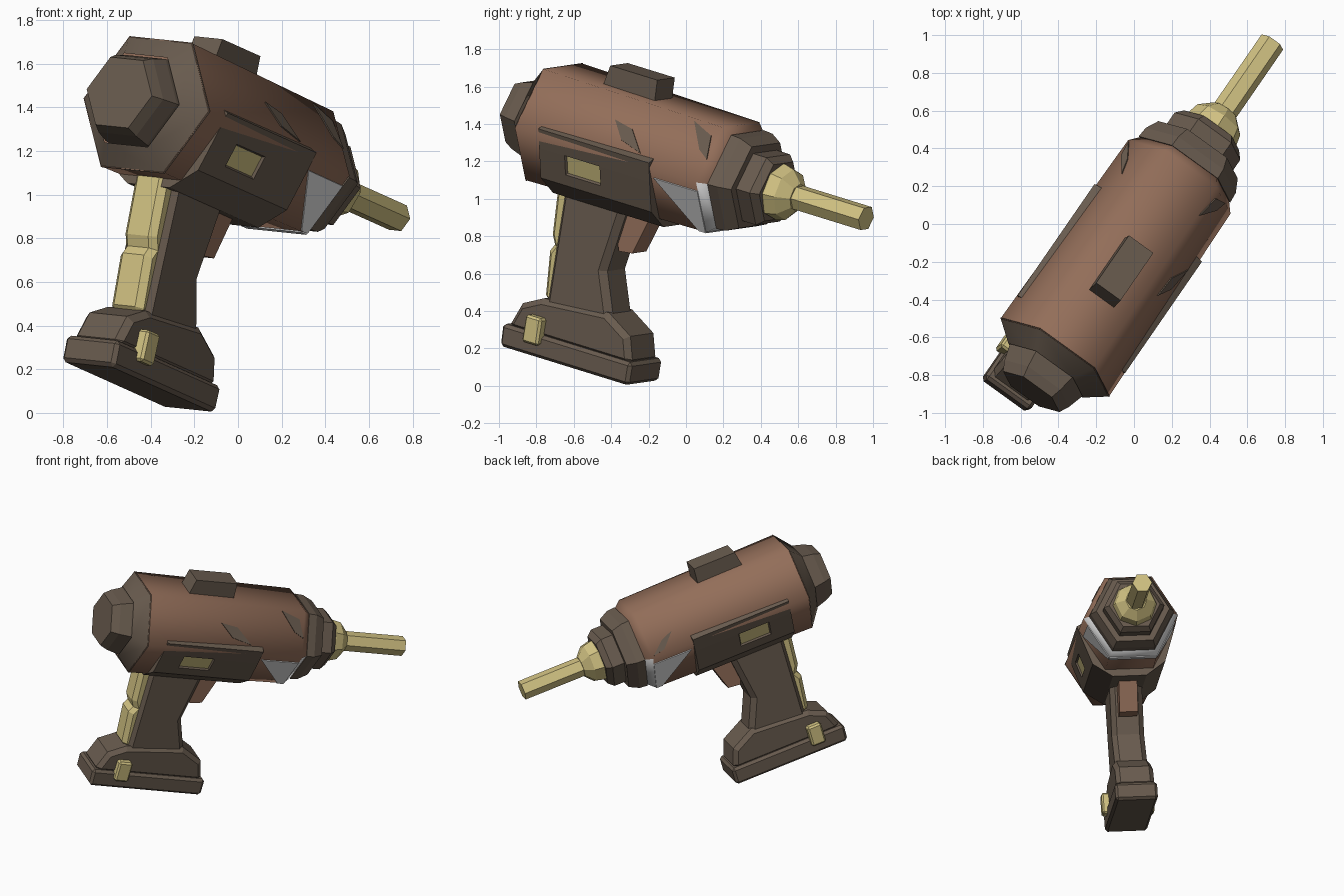
import bpy, bmesh, math
from mathutils import Matrix, Vector

if "Cube" in bpy.data.objects:
    bpy.data.objects.remove(bpy.data.objects["Cube"])

# The tool is built along +x (left = +y, up = +z), then posed by this matrix
POSE = (Matrix.Translation((0.075, 0.01, 1.19))
        @ Matrix.Rotation(math.radians(55.4), 4, 'Z')
        @ Matrix.Rotation(math.radians(14.3), 4, 'Y')
        @ Matrix.Rotation(math.radians(5), 4, 'X'))
REAR, FRONT = (-0.9, 0.355), (0.3, 0.335)  # barrel ends: position, radius


def material(name, rgb):
    m = bpy.data.materials.new(name)
    m.use_nodes = True
    m.diffuse_color = (*rgb, 1)
    m.node_tree.nodes["Principled BSDF"].inputs["Base Color"].default_value = (*rgb, 1)
    return m


BROWN = material("warm brown", (0.29, 0.155, 0.1))
DARK = material("dark umber", (0.14, 0.105, 0.077))
GOLD = material("pale gold", (0.64, 0.54, 0.225))
GREY = material("light grey", (0.88, 0.88, 0.88))


def finish(name, bm, *mats, smooth=None):
    bmesh.ops.recalc_face_normals(bm, faces=bm.faces)
    me = bpy.data.meshes.new(name)
    bm.to_mesh(me)
    bm.free()
    for m in mats:
        me.materials.append(m)
    if smooth:
        me.shade_smooth()
        me.set_sharp_from_angle(angle=math.radians(smooth))
    ob = bpy.data.objects.new(name, me)
    bpy.context.collection.objects.link(ob)
    ob.matrix_world = POSE
    return ob


def loft(rings, caps=True):
    """Skin a list of equal-length closed rings of points."""
    bm = bmesh.new()
    vs = [[bm.verts.new(p) for p in ring] for ring in rings]
    n = len(vs[0])
    for a, b in zip(vs, vs[1:]):
        for i in range(n):
            j = (i + 1) % n
            bm.faces.new((a[i], a[j], b[j], b[i]))
    if caps:
        bm.faces.new(vs[0])
        bm.faces.new(vs[-1])
    return bm


def turned(name, stations, *mats, sides=6, caps=True, smooth=None):
    """Faceted part around the long axis; stations are (position, radius)."""
    rings = [[(x, r * math.cos(math.tau * k / sides), r * math.sin(math.tau * k / sides))
              for k in range(sides)] for x, r in stations]
    return finish(name, loft(rings, caps), *mats, smooth=smooth)


def slab(name, outline, half, mat, bevel=0.0, y=0.0):
    """Side outline (x, z) extruded across y, with chamfered rims."""
    rings = [[(x, y + s * half, z) for x, z in outline] for s in (-1, 1)]
    ob = finish(name, loft(rings), mat)
    if bevel:
        mod = ob.modifiers.new("chamfer", 'BEVEL')
        mod.width = bevel
        mod.segments = 1
        mod.angle_limit = math.radians(60)
    return ob


def barrel_radius(x):
    t = (x - REAR[0]) / (FRONT[0] - REAR[0])
    return REAR[1] + t * (FRONT[1] - REAR[1])


def plate(name, points, normal, mat):
    """Thin plate lying on a barrel facet."""
    n = Vector(normal)
    rings = [[Vector(p) + n * d for p in points] for d in (-0.003, 0.006)]
    return finish(name, loft(rings), mat)


def facet_plate(name, outline, side, mat):
    """Plate on a slanted facet; outline is (x, z), side is +1 left, -1 right."""
    up = math.copysign(1, sum(z for _, z in outline))
    pts = [(x, side * (barrel_radius(x) - abs(z) / math.sqrt(3)), z) for x, z in outline]
    return plate(name, pts, (0, side * math.cos(math.pi / 6), up * 0.5), mat)


# Barrel with a chamfered nose, grey on the lower half of the chamfer
barrel = turned("barrel", [REAR, FRONT, (0.37, 0.275)], BROWN, GREY, smooth=65)
for p in barrel.data.polygons:
    if FRONT[0] < p.center.x < 0.36 and p.center.z < -0.05:
        p.material_index = 1

# Rear cone and cap
turned("rear_cone", [(-0.895, REAR[1] + 0.004), (-0.985, 0.245)], DARK, caps=False, smooth=65)
turned("rear_cap", [(-0.94, 0.24), (-0.99, 0.235), (-1.07, 0.212), (-1.125, 0.185)], DARK)

# Nose rings, chuck and bit
turned("nose_ring", [(0.35, 0.3), (0.41, 0.295), (0.48, 0.26)], DARK)
turned("nose_collar", [(0.46, 0.215), (0.57, 0.215), (0.61, 0.18)], DARK)
turned("chuck", [(0.56, 0.14), (0.62, 0.155), (0.68, 0.14), (0.74, 0.075)], GOLD, sides=8)
turned("bit", [(0.7, 0.07), (1.195, 0.07)], GOLD)

# Lower housing wrapped under the barrel, with a recessed window each side
half = [(0.29, 0.06), (0.352, 0.03), (0.317, -0.078), (0.279, -0.188), (0.257, -0.25), (0.12, -0.345)]
section = half + [(-y, z) for y, z in reversed(half)]
bm = loft([[(x, y, z) for y, z in section] for x in (-0.75, -0.58, -0.345, -0.01)])
bmesh.ops.recalc_face_normals(bm, faces=bm.faces)
windows = []
for f in bm.faces:
    c = f.calc_center_median()
    if -0.58 < c.x < -0.345 and abs(c.y) > 0.2 and -0.19 < c.z < -0.08:
        windows.append(f)
bmesh.ops.inset_individual(bm, faces=windows, thickness=0.01, depth=-0.012)
for f in windows:
    f.material_index = 1
finish("lower_housing", bm, DARK, GOLD)

# Top rail
slab("top_rail", [(-0.57, 0.28), (-0.54, 0.41), (-0.225, 0.41), (-0.22, 0.28)], 0.08, DARK)

# Vent slits and nose panels
facet_plate("right_front_slit", [(0.12, 0.28), (0.26, 0.235), (0.3, 0.12), (0.23, 0.155)], -1, DARK)
facet_plate("right_rear_slit", [(-0.34, 0.175), (-0.215, 0.155), (-0.1, 0.055), (-0.247, 0.09)], -1, DARK)
facet_plate("left_front_slit", [(0.1, 0.12), (0.19, 0.09), (0.29, 0.015), (0.2, 0.03)], 1, DARK)
panel = [(0.01, -0.05), (0.3, -0.05), (0.3, -0.288), (0.25, -0.288)]
for side, word in ((1, "left"), (-1, "right")):
    facet_plate(word + "_nose_panel", panel, side, GREY)
bottom = [(x, y, -barrel_radius(x) * math.sqrt(3) / 2)
          for x, y in ((0.25, -0.168), (0.3, -0.168), (0.3, 0.168), (0.25, 0.168))]
plate("bottom_nose_panel", bottom, (0, 0, -1), GREY)

# Handle, grip strip and trigger
slab("handle", [(-0.7, -0.25), (-0.7, -0.98), (-0.25, -0.98), (-0.27, -0.9),
                (-0.35, -0.68), (-0.27, -0.25)], 0.115, DARK, bevel=0.035)
slab("grip_strip", [(-0.765, -0.26), (-0.75, -0.58), (-0.725, -0.63), (-0.75, -0.67),
                    (-0.73, -0.94), (-0.64, -0.94), (-0.64, -0.26)], 0.09, GOLD, bevel=0.03)
slab("trigger", [(-0.38, -0.3), (-0.13, -0.3), (-0.22, -0.55), (-0.31, -0.56)], 0.065, BROWN)

# Battery base with side clips
slab("base_top", [(-0.71, -0.92), (-0.84, -0.98), (-0.905, -1.13), (-0.075, -1.13),
                  (-0.12, -0.98), (-0.28, -0.89)], 0.135, DARK, bevel=0.03)
slab("battery", [(-0.92, -1.235), (-0.925, -1.11), (-0.06, -1.11), (-0.06, -1.235)],
     0.15, DARK, bevel=0.018)
for side, word in ((1, "left"), (-1, "right")):
    slab(word + "_clip", [(-0.76, -1.165), (-0.76, -1.015), (-0.655, -1.015), (-0.655, -1.165)],
         0.035, GOLD, bevel=0.012, y=side * 0.15)
